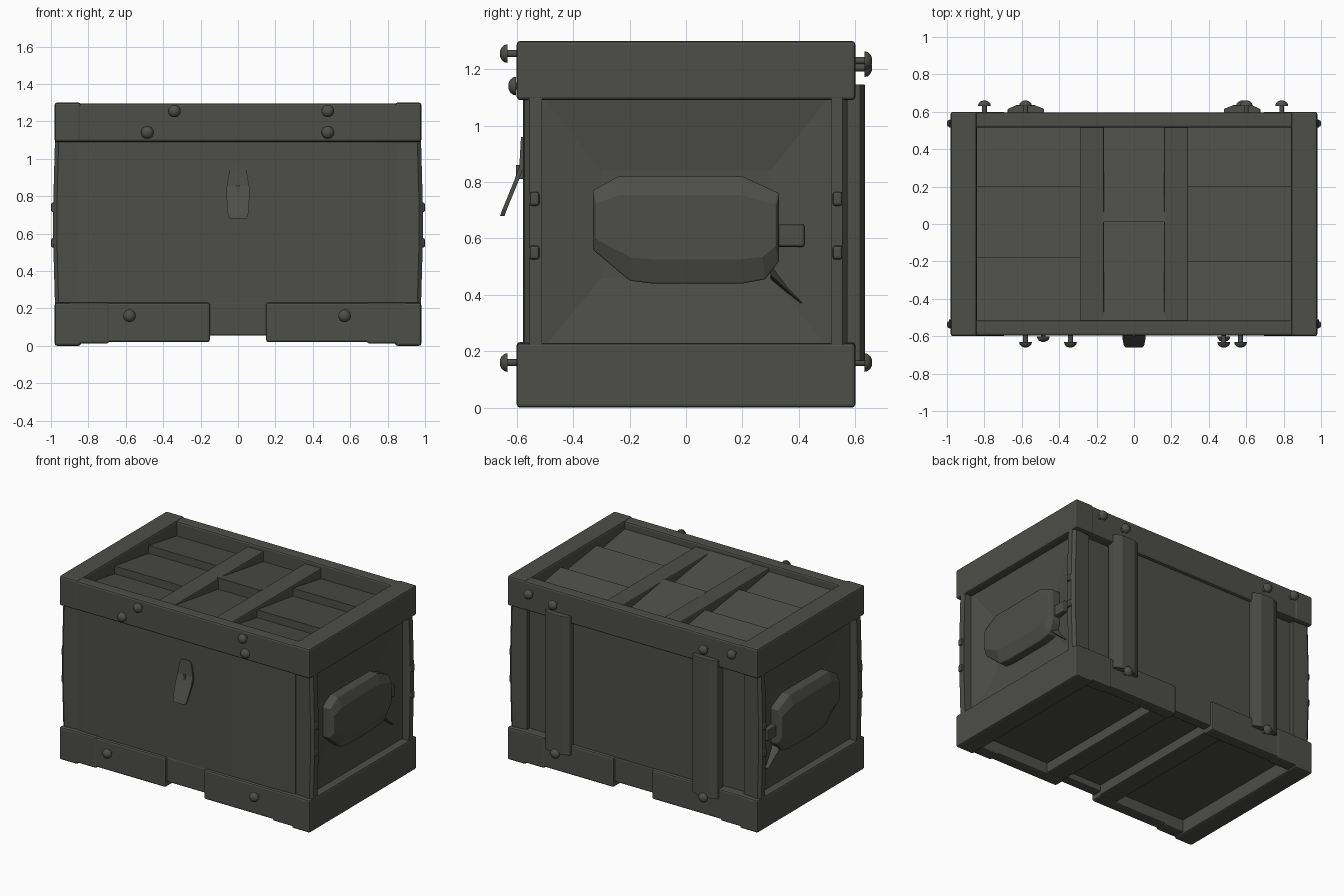
import bpy, bmesh, math
from mathutils import Vector

if "Cube" in bpy.data.objects:
    bpy.data.objects.remove(bpy.data.objects["Cube"])

mat = bpy.data.materials.new("dark_olive_grey")
mat.diffuse_color = (0.075, 0.075, 0.067, 1)
mat.use_nodes = True
mat.node_tree.nodes["Principled BSDF"].inputs["Base Color"].default_value = mat.diffuse_color


def finish(name, bm, bevel=0.0, smooth=False):
    bmesh.ops.recalc_face_normals(bm, faces=bm.faces[:])
    me = bpy.data.meshes.new(name)
    bm.to_mesh(me)
    bm.free()
    me.materials.append(mat)
    ob = bpy.data.objects.new(name, me)
    bpy.context.collection.objects.link(ob)
    if smooth:
        for p in me.polygons:
            p.use_smooth = True
        me.set_sharp_from_angle(angle=math.radians(50))
    if bevel:
        m = ob.modifiers.new("Bevel", 'BEVEL')
        m.width = bevel
        m.segments = 2
    return ob


def box(name, x, y, z, bevel=0.008):
    bm = bmesh.new()
    bmesh.ops.create_cube(bm, size=1)
    for v in bm.verts:
        v.co = Vector([(a + b) / 2 + c * (b - a)
                       for (a, b), c in zip((x, y, z), v.co)])
    return finish(name, bm, bevel)


def span(s, a, b):
    return tuple(sorted((s * a, s * b)))


def loft(name, rings, bevel=0.0, smooth=False):
    """Closed solid through rings with equal point counts."""
    bm = bmesh.new()
    vs = [[bm.verts.new(p) for p in r] for r in rings]
    n = len(vs[0])
    for a, b in zip(vs, vs[1:]):
        for i in range(n):
            bm.faces.new((a[i], a[(i + 1) % n], b[(i + 1) % n], b[i]))
    bm.faces.new(vs[0])
    bm.faces.new(vs[-1])
    return finish(name, bm, bevel, smooth)


def rivet(name, x, z, side, base, tip, r=0.034):
    """Dome-headed rivet with a thin stem, pointing along y."""
    d = tip - base
    prof = [(0.013, 0), (0.013, d - 0.028), (r, d - 0.028), (r * 0.92, d - 0.016),
            (r * 0.65, d - 0.006), (r * 0.25, d)]
    loft(name, [[(x + rr * math.cos(i * math.tau / 14), side * (base + h),
                  z + rr * math.sin(i * math.tau / 14)) for i in range(14)]
                for rr, h in prof], smooth=True)


# chest body, front panel with soft edges and raised back panel
box("chest_body", (-0.88, 0.88), (-0.56, 0.535), (0.1, 1.17))
panel = [(-0.85, -0.5), (-0.85, -0.57), (-0.75, -0.578), (0.75, -0.578), (0.85, -0.57), (0.85, -0.5)]
loft("front_panel", [[(x, y, z) for x, y in panel] for z in (0.15, 1.15)], smooth=True)
box("back_panel", (-0.58, 0.58), (0.5, 0.575), (0.15, 1.15))

# dished side panels
for s, n in ((1, "right"), (-1, "left")):
    def rect(x, y0, y1, z0, z1):
        return [(s * x, y0, z0), (s * x, y1, z0), (s * x, y1, z1), (s * x, y0, z1)]
    loft(f"side_panel_{n}", [rect(0.85, -0.53, 0.53, 0.18, 1.13), rect(0.93, -0.53, 0.53, 0.18, 1.13),
                             rect(0.89, -0.3, 0.3, 0.46, 0.84)])

# upper and lower frame rails
for s, n in ((1, "right"), (-1, "left")):
    box(f"top_side_rail_{n}", span(s, 0.84, 0.98), (-0.6, 0.6), (1.09, 1.3), 0.012)
    box(f"bottom_side_rail_{n}", span(s, 0.84, 0.98), (-0.6, 0.6), (0, 0.23), 0.012)
for s, n in ((1, "back"), (-1, "front")):
    box(f"top_rail_{n}", (-0.9, 0.9), span(s, 0.515, 0.597), (1.09, 1.295), 0.012)
    box(f"bottom_rail_center_{n}", (-0.2, 0.2), span(s, 0.51, 0.58), (0.055, 0.23))
    for t, m in ((1, "right"), (-1, "left")):
        box(f"bottom_rail_{n}_{m}", span(t, 0.15, 0.72), span(s, 0.515, 0.597), (0.02, 0.23), 0.012)
        box(f"bottom_rail_end_{n}_{m}", span(t, 0.69, 0.9), span(s, 0.515, 0.6), (0.012, 0.232), 0.01)
        # corner posts, bulging slightly outward at mid height
        rings = []
        for z, e in ((0.2, 0.978), (0.55, 0.988), (0.76, 0.988), (1.12, 0.978)):
            w = 0.515 if s > 0 else 0.51
            rings.append([(t * 0.85, s * w, z), (t * e, s * w, z),
                          (t * e, s * 0.555, z), (t * (e - 0.02), s * 0.572, z),
                          (t * 0.85, s * 0.565, z)])
        loft(f"corner_post_{n}_{m}", rings)
        for z in (0.55, 0.74):
            box(f"post_nub_{n}_{m}", span(t, 0.97, 1.0), span(s, 0.52, 0.555),
                (z - 0.025, z + 0.025), 0.01)

# straps crossing the lid and the base
for s, n in ((1, "right"), (-1, "left")):
    box(f"lid_strap_{n}", span(s, 0.16, 0.29), (-0.53, 0.53), (1.12, 1.265))
    box(f"base_strap_{n}", span(s, 0.15, 0.29), (-0.53, 0.53), (0.03, 0.15))


# slanted planks filling the lid
def plank(name, x0, x1, y0, y1, high):
    prof = ((y0, 1.12), (y0, high), (y1, 1.19), (y1, 1.12))
    loft(name, [[(x, y, z) for y, z in prof] for x in (x0, x1)])


for x0, x1, cuts, high in ((-0.85, -0.28, (-0.53, -0.18, 0.2, 0.53), 1.245),
                           (-0.17, 0.17, (-0.53, 0.01, 0.53), 1.27),
                           (0.28, 0.85, (-0.53, -0.2, 0.2, 0.53), 1.245)):
    for a, b in zip(cuts, cuts[1:]):
        plank("lid_plank", x0, x1, a, b, high)

# side handles: chamfered block with small bracket and brace
outline = [(-0.33, 0.56), (-0.2, 0.45), (-0.12, 0.44), (0.2, 0.44), (0.28, 0.455), (0.33, 0.52),
           (0.33, 0.76), (0.2, 0.82), (-0.24, 0.82), (-0.33, 0.77)]
for s, n in ((1, "right"), (-1, "left")):
    rings = [[(s * 0.87, y, z) for y, z in outline],
             [(s * 0.95, y, z) for y, z in outline],
             [(s * 0.978, y * 0.97, 0.64 + (z - 0.63) * 0.6) for y, z in outline]]
    loft(f"side_handle_{n}", rings, 0.005)
    box(f"handle_bracket_{n}", span(s, 0.86, 0.935), (0.3, 0.42), (0.57, 0.65))
    loft(f"handle_brace_{n}", [[(s * x, 0.3, z) for x, z in ((0.87, 0.45), (0.94, 0.47), (0.87, 0.52))],
                               [(s * x, 0.41, z) for x, z in ((0.87, 0.365), (0.93, 0.37), (0.87, 0.385))]])

# slightly crowned hinge straps on the back
for s, n in ((1, "right"), (-1, "left")):
    prof = [(0.48, 0.55), (0.48, 0.615), (0.53, 0.635), (0.63, 0.635), (0.675, 0.615), (0.675, 0.55)]
    loft(f"hinge_strap_{n}", [[(s * x, y, z) for x, y in prof] for z in (0.165, 1.145)], 0.004)

# latch plate hanging from the front panel, kicked out at the bottom
rings = []
for z, y, w in ((0.68, -0.655, 0.045), (0.7, -0.648, 0.054), (0.8, -0.607, 0.062),
                (0.855, -0.587, 0.06), (0.94, -0.582, 0.045), (0.96, -0.581, 0.03)):
    rings.append([(-w, y + 0.012, z), (-w, y - 0.004, z), (w, y - 0.004, z), (w, y + 0.012, z)])
loft("latch_plate", rings)
box("latch_pin", (-0.008, 0.008), (-0.603, -0.57), (0.81, 0.86), 0.003)

# rivets
for x, z, tip in ((-0.34, 1.255, 0.66), (0.48, 1.255, 0.66), (-0.485, 1.14, 0.63),
                  (0.48, 1.14, 0.63), (-0.58, 0.16, 0.66), (0.57, 0.16, 0.66)):
    rivet("front_rivet", x, z, -1, 0.58, tip)
for x, z in ((0.79, 1.23), (-0.8, 1.23), (0.6, 1.205), (-0.58, 1.205), (0.58, 0.16), (-0.58, 0.16)):
    rivet("back_rivet", x, z, 1, 0.58, 0.66)
